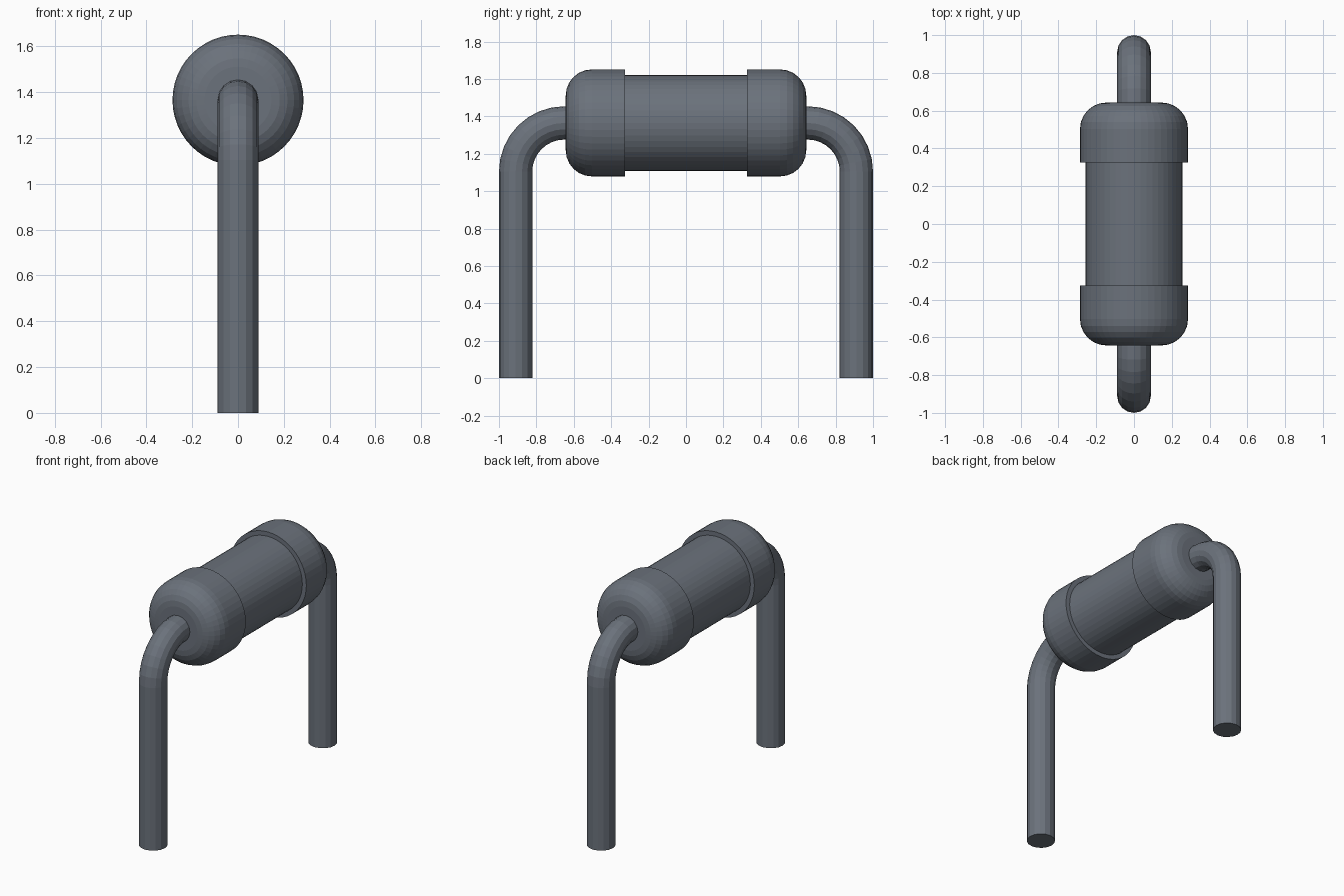
import bpy, bmesh
from math import sin, cos, pi

if "Cube" in bpy.data.objects:
    bpy.data.objects.remove(bpy.data.objects["Cube"])

AXIS_Z = 1.365      # height of the resistor body axis
WIRE_R = 0.089

slate = bpy.data.materials.new("slate_grey")
slate.diffuse_color = (0.147, 0.168, 0.2, 1)
slate.use_nodes = True
slate.node_tree.nodes["Principled BSDF"].inputs["Base Color"].default_value = slate.diffuse_color


def build(name, rings, caps):
    """Skin a list of equal-sized vertex rings, optionally capping first/last."""
    bm = bmesh.new()
    loops = [[bm.verts.new(p) for p in ring] for ring in rings]
    n = len(loops[0])
    for a, b in zip(loops, loops[1:]):
        for i in range(n):
            j = (i + 1) % n
            bm.faces.new((a[i], a[j], b[j], b[i]))
    for k in caps:
        bm.faces.new(loops[k])
    bmesh.ops.recalc_face_normals(bm, faces=bm.faces[:])
    me = bpy.data.meshes.new(name)
    bm.to_mesh(me)
    bm.free()
    me.materials.append(slate)
    ob = bpy.data.objects.new(name, me)
    bpy.context.collection.objects.link(ob)
    return ob


# Body: barrel with two rounded, slightly wider end caps, turned around y
R, END, FILLET, MID, STEP = 0.286, 0.643, 0.14, 0.256, 0.325
half = [(MID, STEP), (R, STEP)]
half += [(R - FILLET * (1 - cos(t)), END - FILLET * (1 - sin(t)))
         for t in (i * pi / 12 for i in range(7))]
profile = [(r, -y) for r, y in reversed(half)] + half
SIDES = 48
body = build("resistor_body",
             [[(r * cos(2 * pi * i / SIDES), y, AXIS_Z + r * sin(2 * pi * i / SIDES))
               for i in range(SIDES)] for r, y in profile], (0, -1))

# Lead: straight leg, quarter bend, short run into the cap; mirrored in y
BEND_Y, BEND = 0.65, 0.261
BEND_Z = AXIS_Z - BEND
path = [(BEND_Y + BEND, 0, 0)]
path += [(BEND_Y + BEND * cos(t), BEND_Z + BEND * sin(t), t)
         for t in (i * pi / 16 for i in range(9))]
path.append((END - 0.01, AXIS_Z, pi / 2))
N = 16
lead = build("wire_lead",
             [[(WIRE_R * sin(2 * pi * i / N),
                y + WIRE_R * cos(2 * pi * i / N) * cos(t),
                z + WIRE_R * cos(2 * pi * i / N) * sin(t))
               for i in range(N)] for y, z, t in path], (0,))
mirror = lead.modifiers.new("both_ends", 'MIRROR')
mirror.use_axis = (False, True, False)
mirror.use_mirror_merge = False
